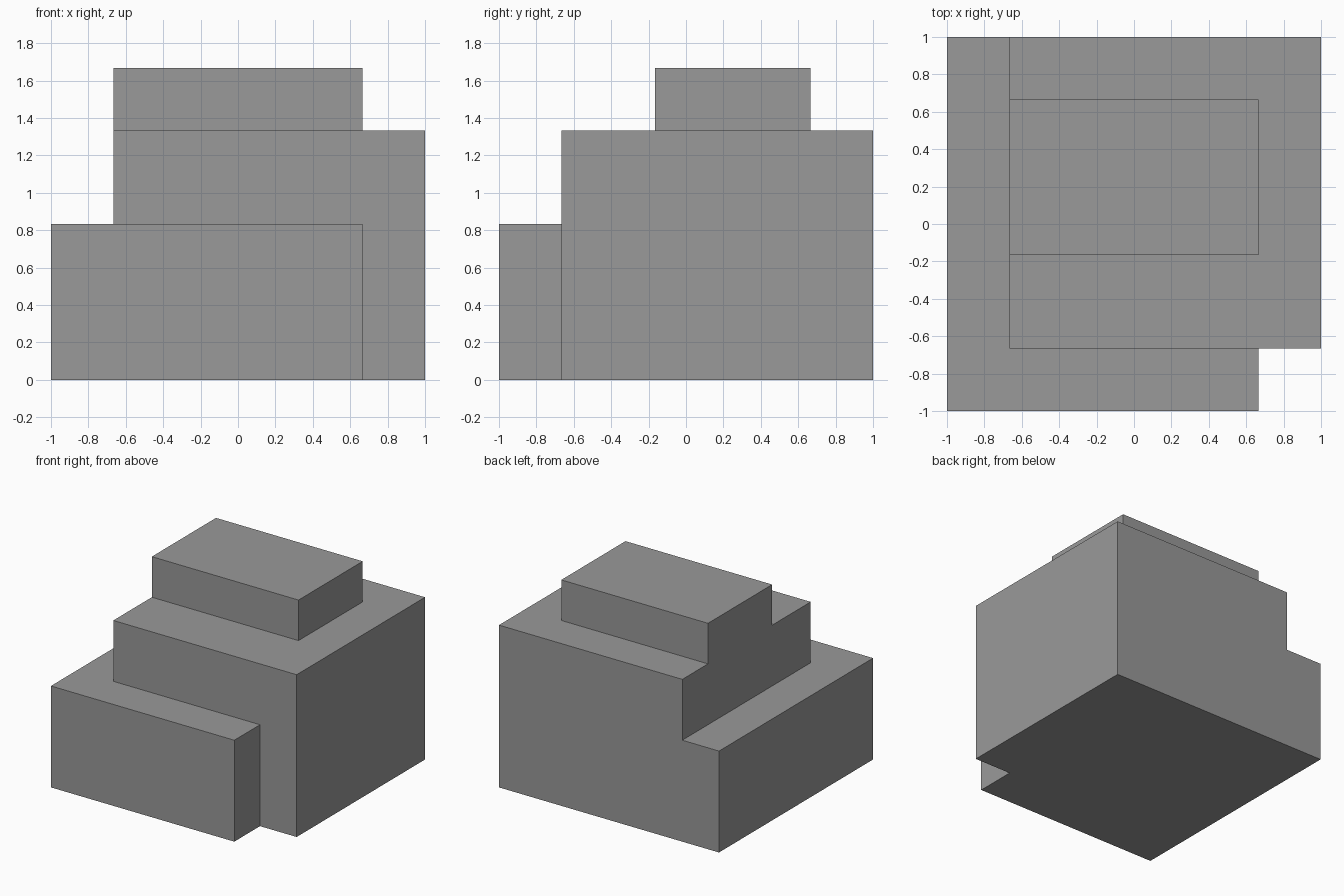
import bpy
from mathutils import Vector

if "Cube" in bpy.data.objects:
    bpy.data.objects.remove(bpy.data.objects["Cube"])

grey = bpy.data.materials.new("grey")
grey.diffuse_color = (0.32, 0.32, 0.32, 1)
grey.use_nodes = True
grey.node_tree.nodes["Principled BSDF"].inputs["Base Color"].default_value = grey.diffuse_color


def box(name, low, high):
    """Box between two opposite corners, given in sixths of a unit."""
    low, high = Vector(low) / 6, Vector(high) / 6
    bpy.ops.mesh.primitive_cube_add(size=1)
    obj = bpy.context.object
    obj.name = name
    size, mid = high - low, (low + high) / 2
    for v in obj.data.vertices:
        v.co = Vector(a * b for a, b in zip(v.co, size)) + mid
    obj.data.materials.append(grey)
    return obj


# Tall main block, with the low step and the top block merged into one shell
body = box("stepped_block", (-4, -4, 0), (6, 6, 8))
low_step = box("low_step", (-6, -6, 0), (4, 6, 5))
top_block = box("top_block", (-4, -1, 6), (4, 4, 10))

for part in (low_step, top_block):
    union = body.modifiers.new("join_" + part.name, 'BOOLEAN')
    union.operation = 'UNION'
    union.solver = 'EXACT'
    union.object = part

# Bake the union, then drop the helper boxes
bpy.context.view_layer.update()
merged = bpy.data.meshes.new_from_object(
    body.evaluated_get(bpy.context.evaluated_depsgraph_get()))
body.modifiers.clear()
body.data = merged
for part in (low_step, top_block):
    bpy.data.objects.remove(part)
